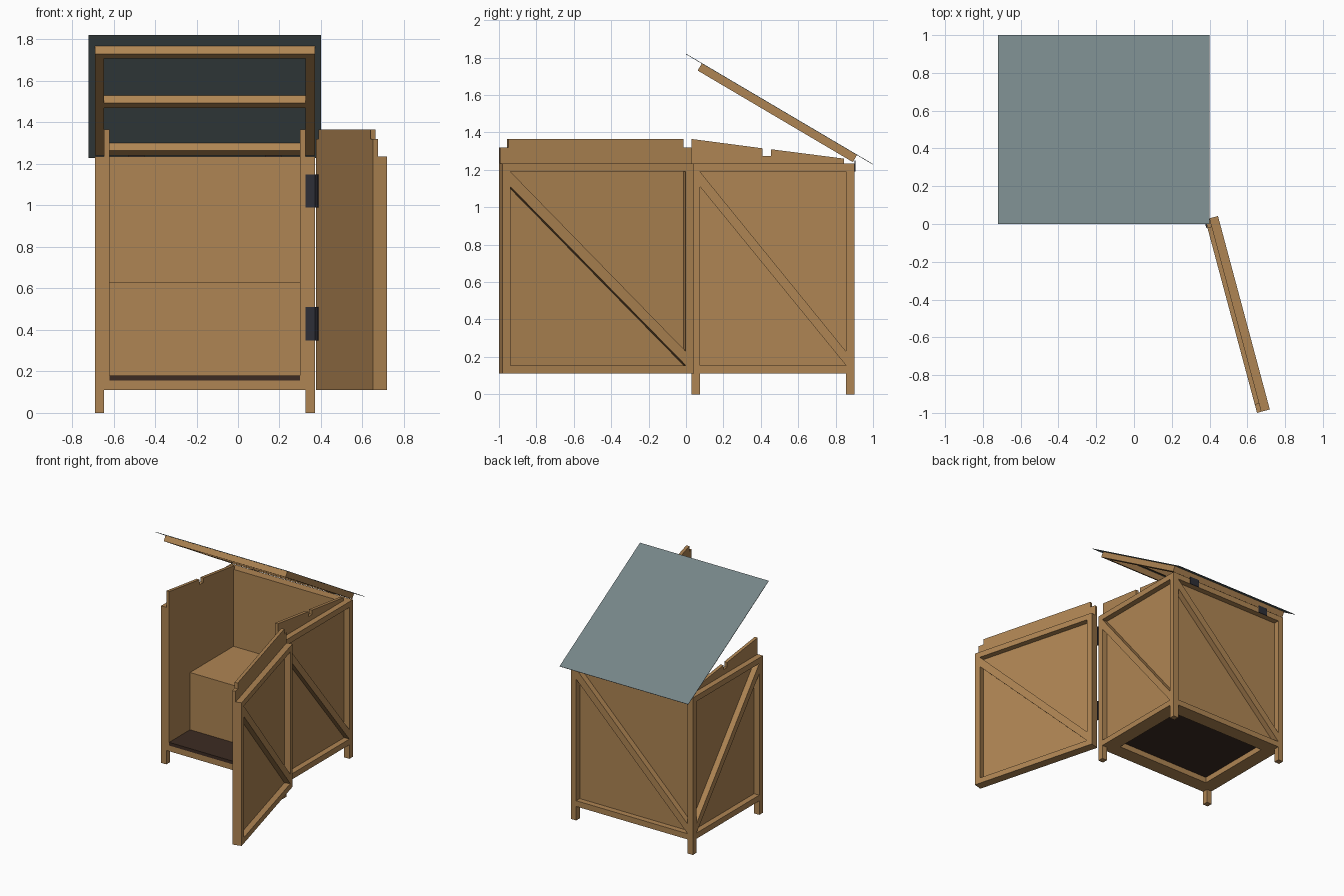
import bpy
import bmesh
from math import radians, sin, cos
from mathutils import Vector

cube = bpy.data.objects.get("Cube")
if cube:
    bpy.data.objects.remove(cube, do_unlink=True)


def material(name, rgb):
    m = bpy.data.materials.new(name)
    m.use_nodes = True
    m.diffuse_color = (*rgb, 1)
    m.node_tree.nodes["Principled BSDF"].inputs["Base Color"].default_value = (*rgb, 1)
    return m


WOOD = material("light brown wood", (0.43, 0.235, 0.087))
FLOOR = material("dark brown boards", (0.045, 0.024, 0.016))
SHEET = material("grey roofing", (0.18, 0.235, 0.246))
METAL = material("dark metal", (0.027, 0.028, 0.038))


class Plane:
    """A working plane: u runs along, t points outward, v runs up."""

    def __init__(self, origin, u, t, v=(0, 0, 1)):
        self.o, self.u, self.t, self.v = (Vector(a) for a in (origin, u, t, v))

    def at(self, u, t, v):
        return self.o + self.u * u + self.t * t + self.v * v


def prism(name, plane, outline, t0, t1, mat=WOOD):
    bm = bmesh.new()
    near = [bm.verts.new(plane.at(u, t0, v)) for u, v in outline]
    far = [bm.verts.new(plane.at(u, t1, v)) for u, v in outline]
    bm.faces.new(near)
    bm.faces.new(far)
    for i in range(len(near)):
        j = (i + 1) % len(near)
        bm.faces.new((near[i], near[j], far[j], far[i]))
    bmesh.ops.recalc_face_normals(bm, faces=bm.faces)
    mesh = bpy.data.meshes.new(name)
    bm.to_mesh(mesh)
    bm.free()
    mesh.materials.append(mat)
    obj = bpy.data.objects.new(name, mesh)
    bpy.context.collection.objects.link(obj)
    return obj


def box(name, plane, u, t, v, mat=WOOD):
    outline = [(u[0], v[0]), (u[1], v[0]), (u[1], v[1]), (u[0], v[1])]
    return prism(name, plane, outline, *t, mat)


# Shared sizes
B = 0.045                      # beam thickness
P = 0.07                       # beam plus panel
LOW, TOP = 0.11, 1.235         # frame bottom and top
X0, X1, Y0, Y1 = -0.69, 0.37, 0.03, 0.90
WORLD = Plane((0, 0, 0), (1, 0, 0), (0, 1, 0))


def braced_frame(name, plane, width, stile_bottom=None):
    """Rails and a diagonal brace, with stiles when a bottom height is given."""
    a, b = B, width - B
    depth = (-B, 0)
    box(name + "_bottom_rail", plane, (a, b), depth, (LOW, LOW + B))
    box(name + "_top_rail", plane, (a, b), depth, (TOP - B, TOP))
    brace = [(a, TOP - B), (a, TOP - B - 0.08), (b, LOW + B), (b, LOW + B + 0.075)]
    prism(name + "_brace", plane, brace, *depth)
    if stile_bottom is not None:
        for tag, u in (("first", 0), ("second", b)):
            box(f"{name}_{tag}_post", plane, (u, u + B), depth, (stile_bottom, TOP))


# Side walls with legs and notched sloping panels
depth = Y1 - Y0
side_outline = [(0, LOW), (0, 1.365), (0.38, 1.315), (0.38, 1.275), (0.425, 1.275),
                (0.425, 1.31), (0.815, 1.26), (0.815, TOP), (depth - B, TOP), (depth - B, LOW)]
for name, x, out in (("left_wall", X1, 1), ("right_wall", X0, -1)):
    plane = Plane((x, Y0, 0), (0, 1, 0), (out, 0, 0))
    braced_frame(name, plane, depth, 0)
    prism(name + "_panel", plane, side_outline, -P, -B)

# Back wall
width = X1 - X0
back = Plane((X1, Y1, 0), (-1, 0, 0), (0, 1, 0))
braced_frame("back_wall", back, width)
box("back_wall_panel", back, (P, width - P), (-P, -B), (LOW, TOP))

# Floor, its bearers and the front sill
ix0, ix1, iy1 = X0 + P, X1 - P, Y1 - P
box("front_sill", WORLD, (ix0, ix1), (Y0, Y0 + B), (LOW, LOW + B))
box("front_bearer", WORLD, (ix0, ix1), (Y0 + B, Y0 + 0.115), (LOW, LOW + B))
box("back_bearer", WORLD, (ix0, ix1), (iy1 - B, iy1), (LOW, LOW + B))
for name, x in (("right_bearer", ix0), ("left_bearer", ix1 - B)):
    box(name, WORLD, (x, x + B), (Y0 + 0.115, iy1 - B), (LOW, LOW + B))
box("floor", WORLD, (ix0, ix1), (Y0, iy1), (LOW + B, 0.18), FLOOR)

# Bench inside
box("bench_front", WORLD, (ix0, ix1), (0.29, 0.315), (0.18, 0.605))
box("bench_top", WORLD, (ix0, ix1), (0.29, iy1), (0.605, 0.63))

# Open door, measured from its free end toward the hinges
a = radians(15)
reach = Vector((sin(a), -cos(a), 0))
outward = Vector((cos(a), sin(a), 0))
hinge_point = Vector((0.377, 0.024, 0))
door = Plane(hinge_point + outward * P + reach * width, -reach, outward)
braced_frame("door", door, width, LOW)
door_outline = [(0, LOW), (0, 1.32), (B, 1.32), (B, 1.365), (width - B, 1.365),
                (width - B, 1.32), (width, 1.32), (width, LOW)]
prism("door_panel", door, door_outline, -P, -B)

# Door hinges
for name, z in (("lower", 0.35), ("upper", 0.99)):
    span = (z, z + 0.16)
    box(name + "_hinge_post_leaf", WORLD, (X1 - B, X1 + 0.003), (Y0 - 0.006, Y0), span, METAL)
    box(name + "_hinge_door_leaf", door, (width - B, width), (-P - 0.006, -P), span, METAL)

# Raised lid: u is across, t runs down the slope, v is the sheet normal
s = radians(30.54)
lid = Plane((0, 0, 1.82), (1, 0, 0), (0, cos(s), -sin(s)), (0, sin(s), cos(s)))
box("lid_sheet", lid, (-0.72, 0.40), (0, 1.161), (-0.002, 0.001), SHEET)
start, end = 0.099, 1.062
for name, x in (("right_rafter", X0), ("left_rafter", X1 - B)):
    box(name, lid, (x, x + B), (start, end), (-B, -0.002))
for name, t in (("front_batten", start), ("middle_batten", 0.568), ("back_batten", end - B)):
    box(name, lid, (X0 + B, X1 - B), (t, t + B), (-B, -0.002))

# Lid hinges on the back rail
for name, x in (("right", -0.53), ("left", 0.13)):
    box(name + "_lid_hinge", WORLD, (x, x + 0.08), (Y1, Y1 + 0.005), (1.19, 1.25), METAL)
